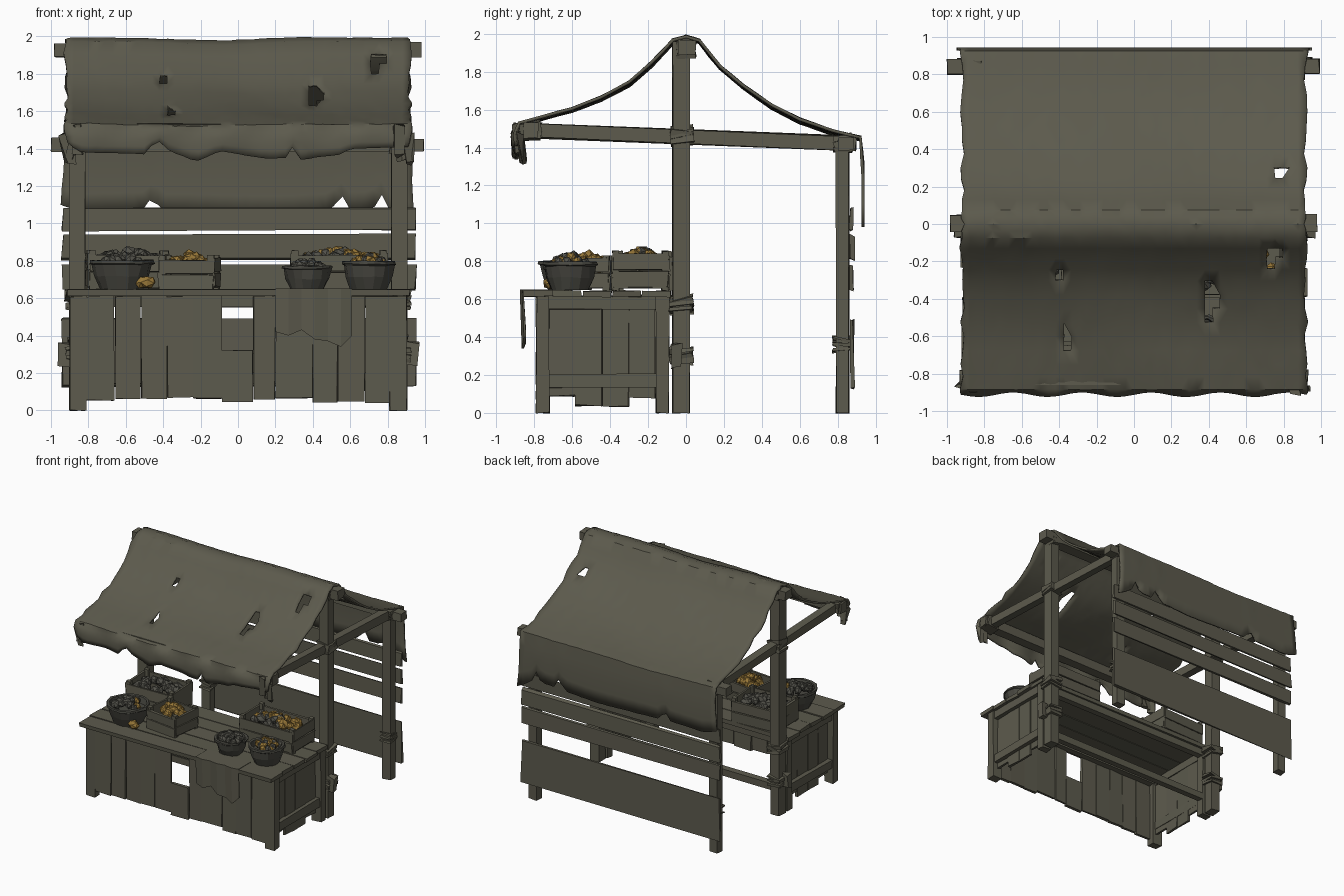
import bpy, bmesh, math, random
from mathutils import Vector, Matrix, Euler

if "Cube" in bpy.data.objects:
    bpy.data.objects.remove(bpy.data.objects["Cube"])

random.seed(4)
R = random.uniform


def material(name, rgb):
    m = bpy.data.materials.new(name)
    m.diffuse_color = (*rgb, 1)
    m.use_nodes = True
    m.node_tree.nodes["Principled BSDF"].inputs["Base Color"].default_value = m.diffuse_color
    return m


WOOD = material("weathered_wood", (0.108, 0.103, 0.074))
CLOTH = material("old_canvas", (0.108, 0.103, 0.074))
DARK = material("dark_weave", (0.065, 0.064, 0.052))
GRAY = material("dull_fruit", (0.085, 0.083, 0.068))
GOLD = material("golden_fruit", (0.32, 0.19, 0.04))


def finish(bm, name, mat):
    bmesh.ops.recalc_face_normals(bm, faces=bm.faces[:])
    me = bpy.data.meshes.new(name)
    bm.to_mesh(me)
    bm.free()
    me.materials.append(mat)
    ob = bpy.data.objects.new(name, me)
    bpy.context.collection.objects.link(ob)
    return ob


def add_box(bm, c, s, rot=(0, 0, 0), j=0.0):
    m = Matrix.Translation(c) @ Euler(rot).to_matrix().to_4x4() @ Matrix.Diagonal((*s, 1))
    for v in bmesh.ops.create_cube(bm, size=1, matrix=m)["verts"]:
        v.co += Vector((R(-j, j), R(-j, j), R(-j, j)))


def span(bm, x0, x1, y0, y1, z0, z1, j=0.0):
    add_box(bm, ((x0 + x1) / 2, (y0 + y1) / 2, (z0 + z1) / 2), (x1 - x0, y1 - y0, z1 - z0), j=j)


def boxes(name, spans, mat=WOOD, j=0.004):
    bm = bmesh.new()
    for s in spans:
        span(bm, *s, j=j)
    return finish(bm, name, mat)


def lerp(pts, t):
    for (a, va), (b, vb) in zip(pts, pts[1:]):
        if t <= b:
            return va + (vb - va) * max(0, (t - a) / (b - a))
    return pts[-1][1]


# Uprights and horizontal frame beams
S = (-1, 1)
boxes("main_posts", [(s * .86 - .042, s * .86 + .042, -.07, .02, 0, 1.96) for s in S])
boxes("back_posts", [(s * .86 - .04, s * .86 + .04, .79, .86, 0, 1.44) for s in S])
boxes("ridge_beam", [(-.98, .98, -.04, .05, 1.89, 1.965)])
boxes("front_beam", [(-.93, .93, -.86, -.78, 1.45, 1.53)])
boxes("back_beam", [(-1.0, .99, .80, .88, 1.385, 1.455)])
bm = bmesh.new()
for s in S:
    add_box(bm, (s * .86, .02, 1.457), (.06, 1.75, .075), (-.04, 0, 0), .006)
finish(bm, "side_rails", WOOD)

# Lashings around the joints
bm = bmesh.new()
for s in S:
    for y, z, w, h in ((-.025, .3, .125, .022), (-.025, .57, .125, .022), (-.02, 1.46, .12, .03),
                       (.825, .36, .1, .015), (-.82, 1.49, .11, .04), (.83, 1.42, .1, .03),
                       (0, 1.92, .1, .03)):
        for k in (-1, 0, 1):
            add_box(bm, (s * .86, y, z + k * .027), (w, w, h), (R(-.25, .25), R(-.25, .25), 0), .006)
for s in S:
    span(bm, s * .93 - .035, s * .93 + .035, -.07, -.02, .24, .36, .012)
finish(bm, "lashings", WOOD)

# Canvas roof: draped profile with torn hanging ends
prof = [(-.90, 1.35), (-.905, 1.45), (-.88, 1.53), (-.75, 1.565), (-.6, 1.605), (-.45, 1.665),
        (-.3, 1.745), (-.18, 1.85), (-.07, 1.965), (0, 1.985), (.07, 1.965), (.18, 1.83),
        (.3, 1.73), (.45, 1.625), (.6, 1.55), (.77, 1.49), (.92, 1.455), (.935, 1.3), (.935, 1.05)]
rows = []
for a, b in zip(prof, prof[1:]):
    rows += [Vector(a), (Vector(a) + Vector(b)) / 2]
rows.append(Vector(prof[-1]))
front_hem = [(-.93, 1.45), (-.85, 1.38), (-.5, 1.37), (-.43, 1.45), (-.37, 1.39), (-.22, 1.33),
             (-.1, 1.39), (.15, 1.345), (.25, 1.35), (.29, 1.41), (.33, 1.34), (.55, 1.37),
             (.6, 1.4), (.93, 1.41)]
back_hem = [(-.93, 1.1), (-.8, 1.06), (-.5, 1.07), (-.44, 1.15), (-.4, 1.06), (.2, 1.04), (.48, 1.06),
            (.54, 1.15), (.58, 1.07), (.7, 1.07), (.75, 1.16), (.8, 1.05), (.93, .98)]
holes = [(.41, -.4, .035, .15), (.75, -.17, .05, .07), (-.4, -.25, .03, .04), (-.8, .67, .03, .03),
         (.79, .28, .03, .04), (-.36, -.62, .02, .07)]
NX = 44
bm = bmesh.new()
grid = []
for i, p in enumerate(rows):
    wob = R(-.012, .012)
    line = []
    for k in range(NX + 1):
        u = k / NX * 2 - 1
        x = u * (.92 + (wob if k in (0, NX) else 0))
        y, z = p
        if i < 4:
            hem = lerp(front_hem, x)
            z = hem + (1.53 - hem) * i / 4
            y += .012 * math.sin(x * 17)
        elif i > 32:
            hem = lerp(back_hem, x)
            z = 1.455 + (hem - 1.455) * (i - 32) / 4
            x *= 1 + .006 * (i - 32)
        else:
            z += .008 * math.sin(5 * x + 7 * y) * (1 - abs(u)) - .012 * (1 - u * u) * (abs(y) > .1)
            if abs(y) < .1:
                z -= .012 * math.exp(-(x / .3) ** 2)
        line.append(bm.verts.new((x + R(-.004, .004), y, z + R(-.002, .002))))
    grid.append(line)
for a, b in zip(grid, grid[1:]):
    for k in range(NX):
        bm.faces.new((a[k], a[k + 1], b[k + 1], b[k]))
bmesh.ops.triangulate(bm, faces=bm.faces[:])
torn = []
for f in bm.faces:
    c = f.calc_center_median()
    if c.z > 1.5 and any(abs(c.x - x) / w + abs(c.y - y) / h < 1 for x, y, w, h in holes):
        torn.append(f)
bmesh.ops.delete(bm, geom=torn, context="FACES")
roof = finish(bm, "canvas_roof", CLOTH)
sol = roof.modifiers.new("thickness", "SOLIDIFY")
sol.thickness, sol.offset = .016, 0
bpy.context.view_layer.objects.active = roof
roof.select_set(True)
bpy.ops.object.shade_smooth_by_angle(angle=math.radians(35))

# Rags hanging at the front corners
bm = bmesh.new()
for s in S:
    for k in range(3):
        add_box(bm, (s * (.86 + .025 * k), -.89 + .012 * k, 1.44 - .02 * k), (.05, .02, .16), (.1, R(-.2, .2), 0), .015)
finish(bm, "corner_rags", CLOTH)

# Back wall boards
boxes("back_boards", [(-.94, .95, .865, .885, a, b) for a, b in
                      ((.96, 1.08), (.81, .938), (.645, .775), (.13, .49))], j=.008)

# Counter: plank top, legs, rails
boxes("counter_top", [(-.92 + R(-.01, .01), .92 + R(-.01, .01), -.86 + k * .157, -.707 + k * .157, .612, .645)
                      for k in range(5)])
legs = [(s * .855 - .045, s * .855 + .045, y, y + .07, 0, .61) for s in S for y in (-.79, -.16)]
boxes("counter_legs", legs)
rails = [(s * .86 - .03, s * .86 + .03, -.74, -.12, z, z + .07) for s in S for z in (.135, .545)]
rails += [(-.83, .83, -.15, -.10, z, z + .06) for z in (.14, .55)]
rails += [(-.83, .83, -.77, -.72, .555, .612)]
boxes("counter_rails", rails)

# Counter cladding: ragged vertical planks, one broken to leave an opening
bm = bmesh.new()
edges = [-.83, -.66, -.52, -.38, -.24, -.085, .08, .2, .4, .53, .68, .83]
for k, (a, b) in enumerate(zip(edges, edges[1:])):
    span(bm, a + .002, b - .002, -.785 - .006 * (k % 2), -.765, R(.035, .07), .32 if k == 5 else .61, .004)
finish(bm, "front_planks", WOOD)
bm = bmesh.new()
for s in S:
    for k in range(4):
        a = -.72 + k * .14
        span(bm, s * .845 - .01, s * .845 + .01, a, a + .137, (.09, .04, .035, .08)[k], .6, .006)
finish(bm, "side_planks", WOOD)

# Cloths draped over the counter's front edge
bm = bmesh.new()
hem = [(.2, .42), (.27, .4), (.34, .43), (.41, .38), (.48, .37), (.55, .34), (.61, .4)]
strips = []
for k, (x, z) in enumerate(hem):
    y = -.865 - .012 * (k % 2)
    strips.append([bm.verts.new(p) for p in ((x, -.7, .652), (x, y, .652), (x, y + .01, z))])
for a, b in zip(strips, strips[1:]):
    for i in (0, 1):
        bm.faces.new((a[i], b[i], b[i + 1], a[i + 1]))
drape = finish(bm, "counter_cloth", CLOTH)
drape.modifiers.new("thickness", "SOLIDIFY").thickness = .012


# Produce: faceted lumps heaped over an area
def heap(name, cx, cy, z, rx, ry, n, gold, r=.04, rise=.05):
    for mat, part in ((GOLD, True), (GRAY, False)):
        count = round(n * (gold if part else 1 - gold))
        if not count:
            continue
        bm = bmesh.new()
        for _ in range(count):
            u, v = R(-1, 1), R(-1, 1)
            h = z + rise * (1 - max(abs(u), abs(v)))
            m = Matrix.Translation((cx + u * rx, cy + v * ry, h)) @ Euler((R(0, 3), R(0, 3), 0)).to_matrix().to_4x4()
            m = m @ Matrix.Diagonal((1.15, .9, .85, 1))
            bmesh.ops.create_icosphere(bm, subdivisions=1, radius=r * R(.85, 1.1), matrix=m)
        finish(bm, name + ("_golden_fruit" if part else "_dull_fruit"), mat)


def crate(name, cx, cy, w, d, h, turn, gold, n):
    bm = bmesh.new()
    add_box(bm, (0, 0, .02), (w, d, .02))
    for s in S:
        for k in range(2):
            z = h * (.26 + .48 * k)
            add_box(bm, (0, s * d / 2, z), (w, .018, h * .45), j=.004)
            add_box(bm, (s * w / 2, 0, z + .012), (.018, d, h * .45), j=.004)
        for t in S:
            add_box(bm, (s * (w / 2 - .015), t * (d / 2 - .015), h / 2 + .01), (.035, .035, h + .02), j=.003)
    bm.transform(Matrix.Translation((cx, cy, .645)) @ Matrix.Rotation(turn, 4, "Z"))
    finish(bm, name, WOOD)
    heap(name, cx, cy, .645 + h * .8, w / 2 - .05, d / 2 - .05, n, gold)


def basket(name, cx, cy, r, h, gold, n):
    bm = bmesh.new()
    rings = []
    for rad, z in ((.72, 0), (.92, .45), (1.0, .85), (1.08, .9), (1.06, 1.0), (.92, 1.0), (.85, .7)):
        rings.append([bm.verts.new((cx + r * rad * math.cos(t * math.tau / 14) + R(-.005, .005),
                                    cy + r * rad * math.sin(t * math.tau / 14) + R(-.005, .005),
                                    .647 + h * z + R(-.004, .004) * (z > 0))) for t in range(14)])
    for a, b in zip(rings, rings[1:]):
        for t in range(14):
            bm.faces.new((a[t], a[t - 1], b[t - 1], b[t]))
    bm.faces.new(rings[0])
    bm.faces.new(rings[-1])
    finish(bm, name, DARK)
    heap(name, cx, cy, .647 + h * .9, r * .6, r * .6, n, gold, .033, .04)


crate("rear_left_crate", -.59, -.23, .42, .29, .19, .05, 0, 34)
crate("front_left_crate", -.26, -.52, .29, .26, .165, -.12, 1, 22)
crate("rear_right_crate", .54, -.24, .5, .29, .19, 0, .65, 38)
basket("left_basket", -.62, -.61, .16, .155, .1, 24)
basket("small_bowl", .37, -.62, .125, .125, 0, 20)
basket("right_basket", .7, -.61, .135, .15, .6, 24)
heap("loose", -.49, -.72, .685, .02, .02, 2, 1, .038, 0)
